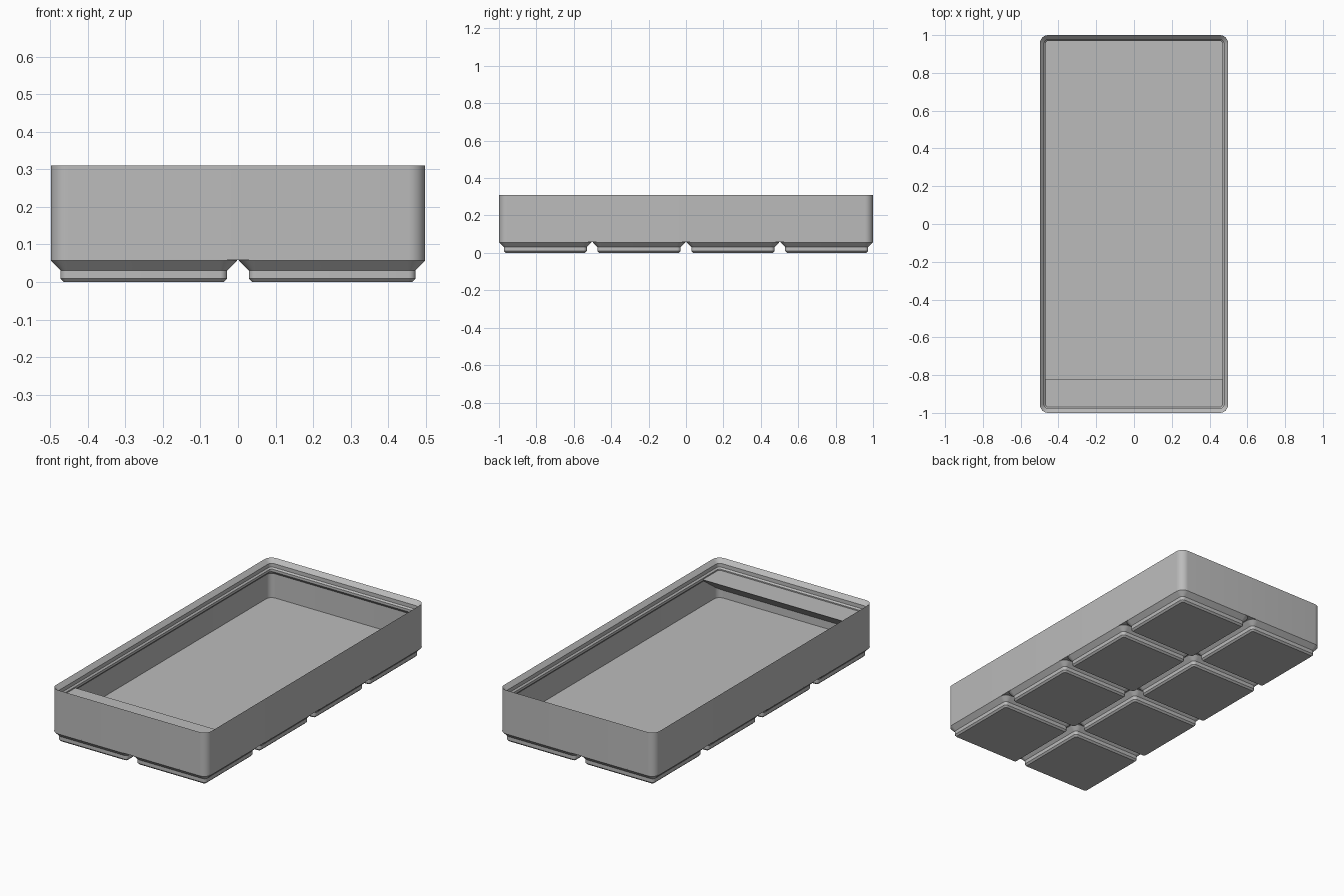
import bpy, bmesh, math
from mathutils import Vector

cube = bpy.data.objects.get("Cube")
if cube:
    bpy.data.objects.remove(cube, do_unlink=True)

# One grey plastic for every part
grey = bpy.data.materials.new("grey plastic")
grey.use_nodes = True
COLOUR = (0.5, 0.5, 0.5, 1)
grey.diffuse_color = COLOUR
grey.node_tree.nodes["Principled BSDF"].inputs["Base Color"].default_value = COLOUR

HALF_X, HALF_Y = 0.4985, 1.0
PITCH, FOOT_HALF, RADIUS = 0.5015, 0.2478, 0.045
BASE_Z, FLOOR_Z, SHELF_Z, TOP_Z = 0.058, 0.0836, 0.2507, 0.31
WALL, LIP = 0.0113, 0.031


def finish(bm, name):
    bmesh.ops.recalc_face_normals(bm, faces=bm.faces)
    mesh = bpy.data.meshes.new(name)
    bm.to_mesh(mesh)
    bm.free()
    mesh.materials.append(grey)
    obj = bpy.data.objects.new(name, mesh)
    bpy.context.collection.objects.link(obj)
    bpy.ops.object.select_all(action="DESELECT")
    obj.select_set(True)
    bpy.context.view_layer.objects.active = obj
    bpy.ops.object.shade_smooth_by_angle(angle=math.radians(30))
    return obj


def rounded_ring(bm, hx, hy, inset, z, segments=8):
    """Rounded rectangle, inset with concentric corners."""
    r = max(RADIUS - inset, 0.004)
    cx, cy = hx - inset - r, hy - inset - r
    ring = []
    for quarter, (sx, sy) in enumerate([(1, 1), (-1, 1), (-1, -1), (1, -1)]):
        for i in range(segments + 1):
            a = (quarter + i / segments) * math.pi / 2
            ring.append(bm.verts.new((sx * cx + r * math.cos(a),
                                      sy * cy + r * math.sin(a), z)))
    return ring


def loft(name, hx, hy, profile):
    """Closed skin through (inset, z) steps, capped at both ends."""
    bm = bmesh.new()
    rings = [rounded_ring(bm, hx, hy, inset, z) for inset, z in profile]
    for low, high in zip(rings, rings[1:]):
        n = len(low)
        for i in range(n):
            j = (i + 1) % n
            bm.faces.new((low[i], low[j], high[j], high[i]))
    bm.faces.new(rings[0])
    bm.faces.new(rings[-1])
    return finish(bm, name)


# Tray: outer wall, stepped stacking lip, inner wall and floor
loft("tray_body", HALF_X, HALF_Y, [
    (0, BASE_Z), (0, TOP_Z),
    (0.0227, TOP_Z - 0.0227), (0.0227, TOP_Z - 0.0442),
    (LIP, TOP_Z - 0.0525), (LIP, TOP_Z - 0.067),
    (WALL, TOP_Z - 0.067 - (LIP - WALL)), (WALL, FLOOR_Z),
])

# Feet: two columns of four stepped pads
foot_profile = [(0.0352, 0), (0.0257, 0.0096), (0.0257, 0.0311), (0, 0.0568), (0, BASE_Z + 0.002)]
first = None
for col in range(2):
    for row in range(4):
        name = f"foot_{col + 1}_{row + 1}"
        if first is None:
            foot = first = loft(name, FOOT_HALF, FOOT_HALF, foot_profile)
        else:
            foot = bpy.data.objects.new(name, first.data)
            bpy.context.collection.objects.link(foot)
        foot.location = ((col - 0.5) * PITCH, (row - 1.5) * PITCH, 0)

# Label shelf: wedge across the front wall, with rounded back corners
TIP_Y, BACK_Y, END_X = -0.82, -0.993, 0.492
drop = (TIP_Y - BACK_Y) * math.tan(math.radians(36))
bm = bmesh.new()
section = [(TIP_Y, SHELF_Z), (BACK_Y, SHELF_Z), (BACK_Y, SHELF_Z - drop)]
face = bm.faces.new([bm.verts.new((-END_X, y, z)) for y, z in section])
grown = bmesh.ops.extrude_face_region(bm, geom=[face])["geom"]
bmesh.ops.translate(bm, vec=Vector((2 * END_X, 0, 0)),
                    verts=[g for g in grown if isinstance(g, bmesh.types.BMVert)])
corners = [e for e in bm.edges
           if all(abs(v.co.y - BACK_Y) < 1e-5 for v in e.verts)
           and abs(e.verts[0].co.x - e.verts[1].co.x) < 1e-5]
bmesh.ops.bevel(bm, geom=corners, offset=0.038, segments=4, profile=0.5, affect="EDGES")
finish(bm, "label_shelf")
